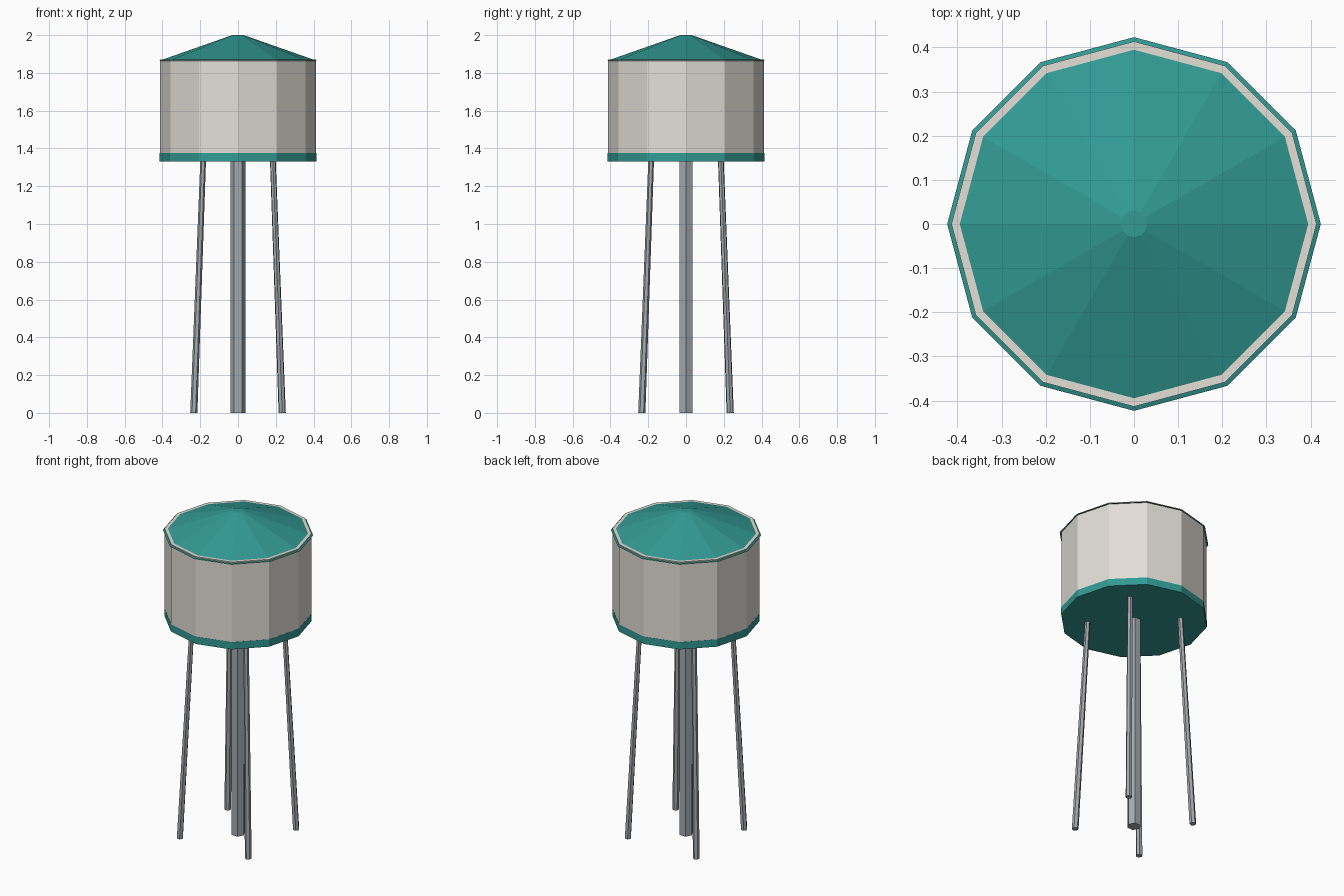
import bpy, bmesh, math
from mathutils import Matrix, Vector

if "Cube" in bpy.data.objects:
    bpy.data.objects.remove(bpy.data.objects["Cube"])


def material(name, rgb):
    m = bpy.data.materials.new(name)
    m.diffuse_color = (*rgb, 1)
    m.use_nodes = True
    m.node_tree.nodes["Principled BSDF"].inputs["Base Color"].default_value = m.diffuse_color
    return m


TEAL = material("teal paint", (0.032, 0.325, 0.295))
CREAM = material("warm white paint", (0.77, 0.74, 0.68))
STEEL = material("grey steel", (0.37, 0.40, 0.43))


def frustum(name, sides, bottom, top, r1, r2, mat):
    """Flat-sided frustum between two points, with a corner on the +x side."""
    bm = bmesh.new()
    rings = []
    for centre, r in ((bottom, r1), (top, r2)):
        ring = []
        for i in range(sides):
            a = 2 * math.pi * i / sides
            ring.append(bm.verts.new(Vector(centre) + Vector((r * math.cos(a), r * math.sin(a), 0))))
        rings.append(ring)
    low, high = rings
    for i in range(sides):
        j = (i + 1) % sides
        bm.faces.new((low[i], low[j], high[j], high[i]))
    bm.faces.new(low[::-1])
    bm.faces.new(high)
    mesh = bpy.data.meshes.new(name)
    bm.to_mesh(mesh)
    bm.free()
    mesh.materials.append(mat)
    obj = bpy.data.objects.new(name, mesh)
    bpy.context.collection.objects.link(obj)
    return obj


# Tank: coloured base band and plain wall
frustum("base_band", 12, (0, 0, 1.332), (0, 0, 1.377), 0.4145, 0.4145, TEAL)
frustum("tank_wall", 12, (0, 0, 1.36), (0, 0, 1.872), 0.4135, 0.4135, CREAM)

# Shallow roof, its eave just under the wall top so the rim shows through
frustum("roof", 12, (0, 0, 1.862), (0, 0, 2.0), 0.423, 0.03, TEAL)

# Central riser pipe
frustum("riser_pipe", 6, (0, 0, 0), (0, 0, 1.35), 0.04, 0.04, STEEL)

# Four splayed, tapering legs on the diagonals
for k in range(4):
    leg = frustum(f"leg_{k + 1}", 6, (0.234, 0.234, 0), (0.184, 0.184, 1.35), 0.0190, 0.0150, STEEL)
    leg.data.transform(Matrix.Rotation(k * math.pi / 2, 4, 'Z'))
